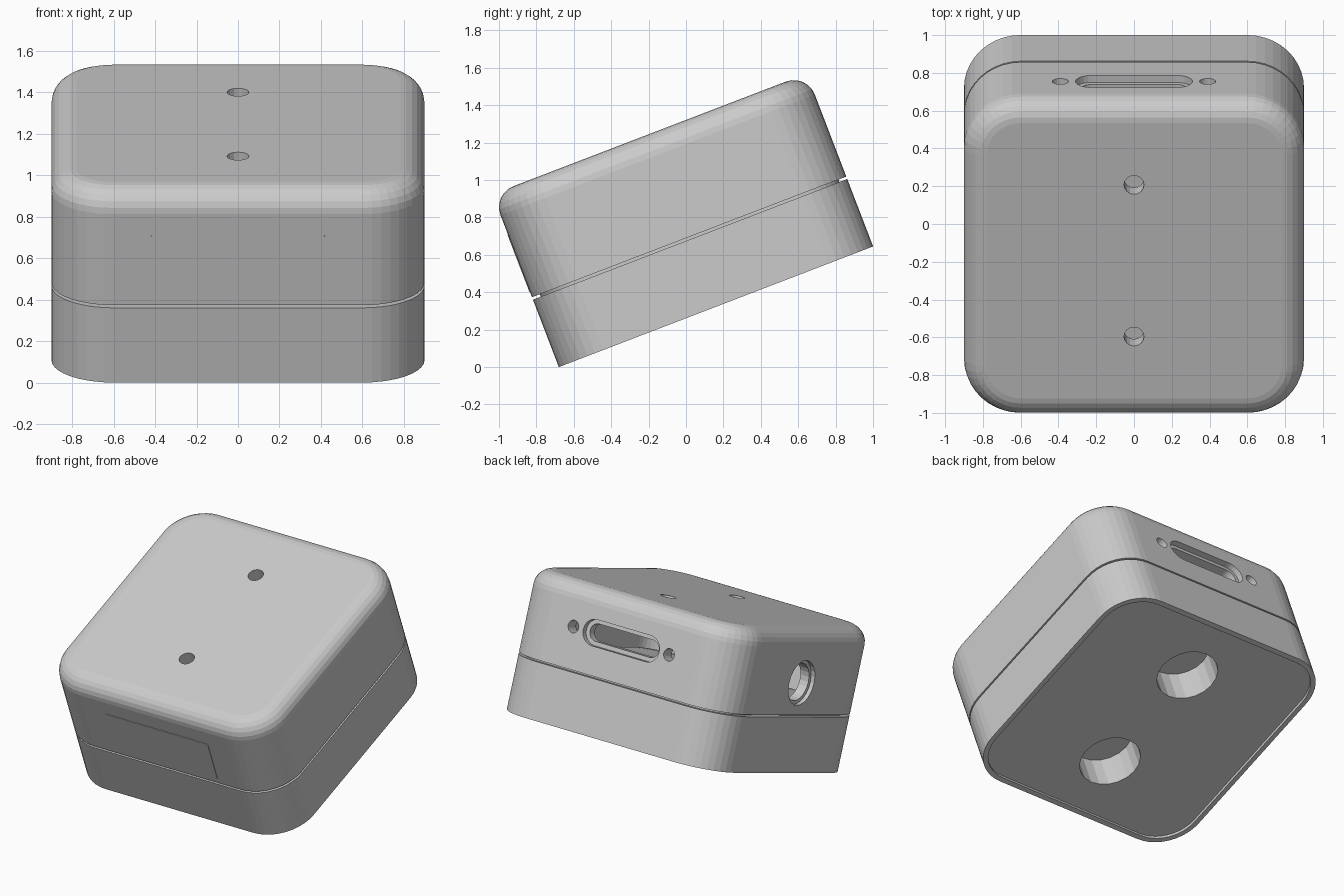
import bpy, bmesh
from math import cos, sin, pi, radians
from mathutils import Matrix, Vector

if "Cube" in bpy.data.objects:
    bpy.data.objects.remove(bpy.data.objects["Cube"])

ANGLE = radians(21)
SIZE, CORNER = 1.8, 0.3
# Whole box is modelled flat, then leaned back on its front bottom edge
TILT = (Matrix.Translation((0, -0.68 + 0.9 * cos(ANGLE), 0.9 * sin(ANGLE)))
        @ Matrix.Rotation(ANGLE, 4, 'X'))


def outline(w, d, r, seg):
    pts = []
    for k, (sx, sy) in enumerate([(1, 1), (-1, 1), (-1, -1), (1, -1)]):
        for i in range(seg + 1):
            a = (k + i / seg) * pi / 2
            pts.append((sx * (w / 2 - r) + r * cos(a), sy * (d / 2 - r) + r * sin(a)))
    return pts


def loft(name, w, d, r, layers, seg=10, place=Matrix()):
    """Stack rounded outlines; each layer is (height, inset)."""
    bm = bmesh.new()
    rings = []
    for h, inset in layers:
        pts = outline(w - 2 * inset, d - 2 * inset, r - inset, seg)
        rings.append([bm.verts.new((x, y, h)) for x, y in pts])
    n = len(rings[0])
    for a, b in zip(rings, rings[1:]):
        for i in range(n):
            j = (i + 1) % n
            bm.faces.new((a[i], a[j], b[j], b[i]))
    bm.faces.new(rings[0][::-1])
    bm.faces.new(rings[-1])
    bmesh.ops.remove_doubles(bm, verts=bm.verts, dist=1e-5)
    bmesh.ops.recalc_face_normals(bm, faces=bm.faces)
    bm.transform(TILT @ place)
    mesh = bpy.data.meshes.new(name)
    bm.to_mesh(mesh)
    bm.free()
    obj = bpy.data.objects.new(name, mesh)
    bpy.context.collection.objects.link(obj)
    return obj


def body(name, layers):
    return loft(name, SIZE, SIZE, CORNER, layers)


def cut(target, cutter):
    cutter.hide_render = True
    mod = target.modifiers.new("cut", 'BOOLEAN')
    mod.operation, mod.solver, mod.object = 'DIFFERENCE', 'EXACT', cutter
    bpy.context.view_layer.objects.active = target
    bpy.ops.object.modifier_apply(modifier=mod.name)
    bpy.data.objects.remove(cutter)


def hole(target, r, layers, place, seg=5):
    cut(target, loft("cutter", 2 * r, 2 * r, r, layers, seg, place))


# Upper shell with rounded top edge
FILLET, TOP = 0.12, 0.99
fillet = [(TOP - FILLET + FILLET * sin(a), FILLET * (1 - cos(a)))
          for a in (i * pi / 12 for i in range(7))]
cover = body("upper_cover", [(0.40, 0)] + fillet)
cut(cover, body("cavity", [(0.3, 0.1), (0.89, 0.1)]))
cut(cover, body("rabbet", [(0.3, 0.04), (0.44, 0.04)]))

# Lower base with a seam lip, shallow recess underneath and two round pockets
base = body("lower_base", [(0, 0), (0.386, 0), (0.386, 0.045), (0.43, 0.045)])
cut(base, body("recess", [(-0.1, 0.035), (0.02, 0.035)]))

for y in (-0.43, 0.43):
    spot = Matrix.Translation((0, y, 0))
    hole(cover, 0.053, [(0.8, 0), (1.1, 0)], spot, 4)
    hole(base, 0.21, [(-0.1, 0), (0.26, 0)], spot, 5)

# Connector slot and its two screw holes in the back wall
back = Matrix.Translation((0, 0.9, 0.685)) @ Matrix.Rotation(-pi / 2, 4, 'X')
cut(cover, loft("slot", 0.62, 0.18, 0.09,
                [(-0.2, 0.03), (-0.04, 0.03), (-0.04, 0), (0.1, 0)], 6, back))
for x in (-0.39, 0.39):
    hole(cover, 0.043, [(-0.2, 0), (0.1, 0)], Matrix.Translation((x, 0, 0)) @ back, 4)

# Cable hole in the left wall
left = Matrix.Translation((-0.9, 0, 0.62)) @ Matrix.Rotation(-pi / 2, 4, 'Y')
hole(cover, 0.155, [(-0.2, 0.025), (-0.03, 0.025), (-0.03, 0), (0.1, 0)], left, 6)

# Barely raised panel on the front
front = Matrix.Translation((0, -0.9, 0.595)) @ Matrix.Rotation(pi / 2, 4, 'X')
loft("front_panel", 0.84, 0.33, 0.005, [(-0.02, 0), (0.003, 0)], 1, front)
